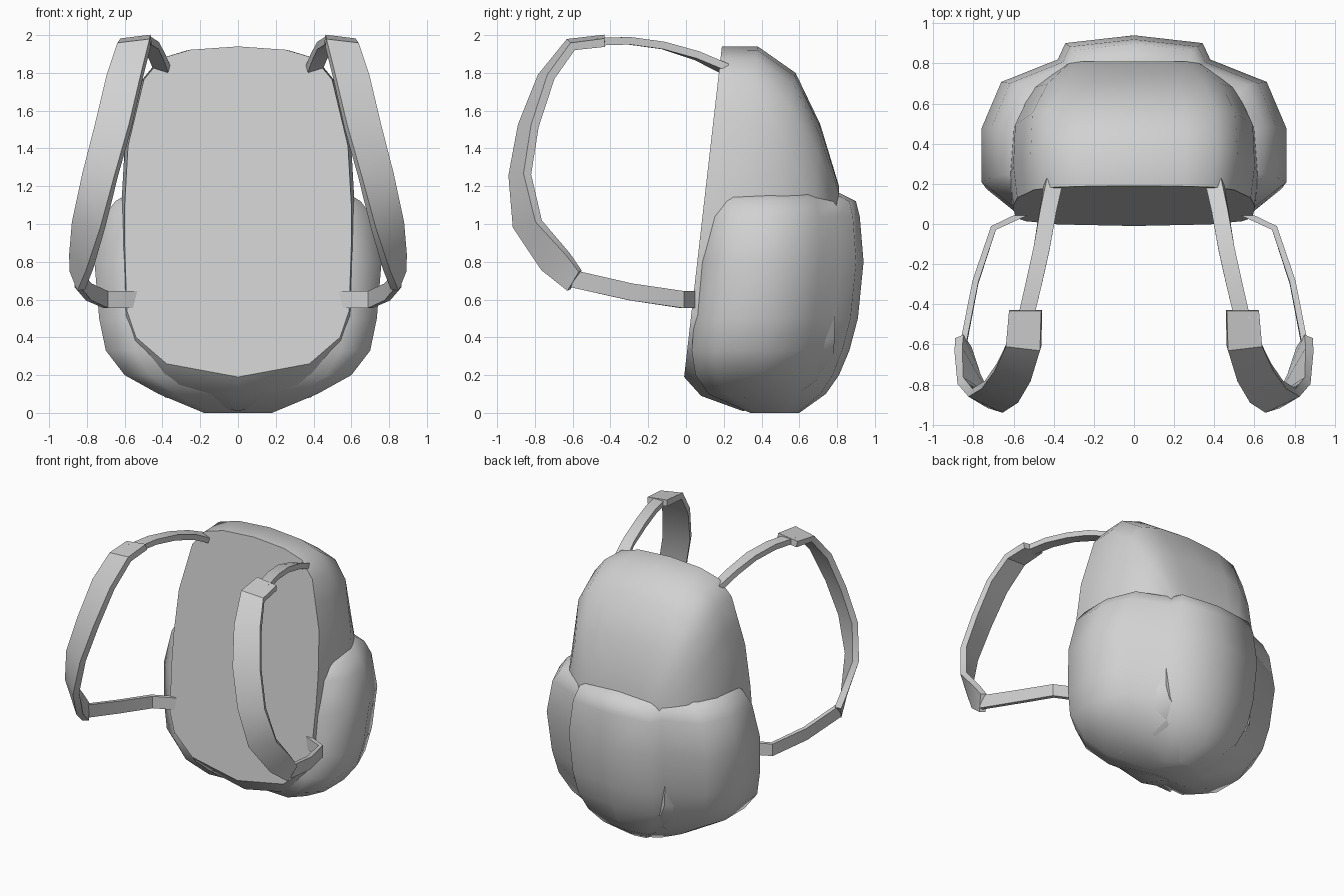
import bpy, bmesh, math
from mathutils import Vector

cube = bpy.data.objects.get("Cube")
if cube:
    bpy.data.objects.remove(cube)

GREY = (0.64, 0.64, 0.64, 1)
fabric = bpy.data.materials.new("light grey fabric")
fabric.use_nodes = True
fabric.diffuse_color = GREY
bsdf = next(n for n in fabric.node_tree.nodes if n.type == 'BSDF_PRINCIPLED')
bsdf.inputs["Base Color"].default_value = GREY


def loft(name, rings, angle, mirror=False):
    """Skin a list of equal-length closed rings and cap both ends."""
    bm = bmesh.new()
    loops = [[bm.verts.new(p) for p in ring] for ring in rings]
    n = len(loops[0])
    for a, b in zip(loops, loops[1:]):
        for i in range(n):
            j = (i + 1) % n
            bm.faces.new((a[i], a[j], b[j], b[i]))
    bm.faces.new(loops[0][::-1])
    bm.faces.new(loops[-1])
    bmesh.ops.recalc_face_normals(bm, faces=bm.faces[:])
    mesh = bpy.data.meshes.new(name)
    bm.to_mesh(mesh)
    bm.free()
    mesh.materials.append(fabric)
    obj = bpy.data.objects.new(name, mesh)
    bpy.context.collection.objects.link(obj)
    if mirror:
        obj.modifiers.new("other side", 'MIRROR')
    bpy.ops.object.select_all(action='DESELECT')
    obj.select_set(True)
    bpy.context.view_layer.objects.active = obj
    bpy.ops.object.shade_smooth_by_angle(angle=math.radians(angle))
    return obj


def full_outline(half):
    """Complete a half outline that starts and ends on the centre line."""
    return half + [(-u, v) for u, v in half[-2:0:-1]]


# Main bag: flat tilted panel at the front, rounding off towards the back
panel = full_outline([(0, 1), (.42, .99), (.67, .965), (.83, .9), (.9, .8), (.97, .7),
                      (1, .52), (1, .4), (.98, .2), (.9, .12), (.63, .04), (0, 0)])
# half width, top (y, z), bottom (y, z)
bag_rings = [(.60, (.19, 1.94), (-.01, .19)),
             (.62, (.38, 1.94), (.08, .09)),
             (.61, (.58, 1.80), (.30, .01)),
             (.52, (.71, 1.53), (.60, .05)),
             (.38, (.81, 1.20), (.78, .20))]
loft("main_bag",
     [[(w * u, b[0] + (t[0] - b[0]) * v, b[1] + (t[1] - b[1]) * v) for u, v in panel]
      for w, t, b in bag_rings], 45)

# Pockets: side and back lobes with a soft crease at each rear corner
lobes = full_outline([(0, 1), (.45, .955), (.5, .86), (.87, .73), (1, .46),
                      (1, .15), (.78, 0), (0, .03)])
# height, half width, back y, front y
pocket_rings = [(1.17, .57, .80, .16), (1.12, .65, .90, .13), (1.04, .71, .92, .11),
                (.80, .76, .94, .08), (.50, .735, .91, .045), (.33, .70, .865, .03),
                (.20, .60, .81, .05), (.10, .42, .74, .12), (0, .18, .60, .34)]
loft("pockets",
     [[(w * u, f + (b - f) * v, z) for u, v in lobes] for z, w, b, f in pocket_rings], 75)


def strap(name, stations, thick):
    """Flat band along a path; each station has a centre and a width vector."""
    centres = [Vector(c) for c, _ in stations]
    rings = []
    for i, (c, (_, w)) in enumerate(zip(centres, stations)):
        tangent = centres[min(i + 1, len(centres) - 1)] - centres[max(i - 1, 0)]
        half = Vector(w) / 2
        off = tangent.cross(half).normalized() * thick / 2
        rings.append([c + half + off, c - half + off, c - half - off, c + half - off])
    return loft(name, rings, 35, mirror=True)


# Padded shoulder straps, twisting outwards as they go down
strap("shoulder_pads", [
    ((.54, -.43, 1.97), (.16, 0, -.02)),
    ((.55, -.61, 1.95), (.17, .02, -.02)),
    ((.60, -.74, 1.78), (.18, .05, 0)),
    ((.66, -.835, 1.52), (.18, .07, 0)),
    ((.73, -.88, 1.26), (.17, .08, .01)),
    ((.79, -.84, 1.0), (.15, .12, .03)),
    ((.83, -.69, .80), (.09, .13, .08)),
    ((.85, -.59, .70), (.04, .06, .10))], .045)

# Narrow straps joining the pads to the top of the bag
strap("upper_straps", [
    ((.40, .21, 1.82), (.08, .02, .02)),
    ((.43, .06, 1.89), (.08, .01, .01)),
    ((.46, -.12, 1.945), (.08, .01, 0)),
    ((.50, -.30, 1.97), (.08, .01, 0)),
    ((.54, -.47, 1.965), (.08, 0, 0))], .04)

# Narrow straps joining the pads to the lower sides of the bag
strap("lower_straps", [
    ((.53, .06, .60), (0, 0, .09)),
    ((.70, -.02, .60), (0, 0, .09)),
    ((.79, -.29, .64), (0, .01, .09)),
    ((.85, -.60, .71), (0, .02, .09))], .03)
